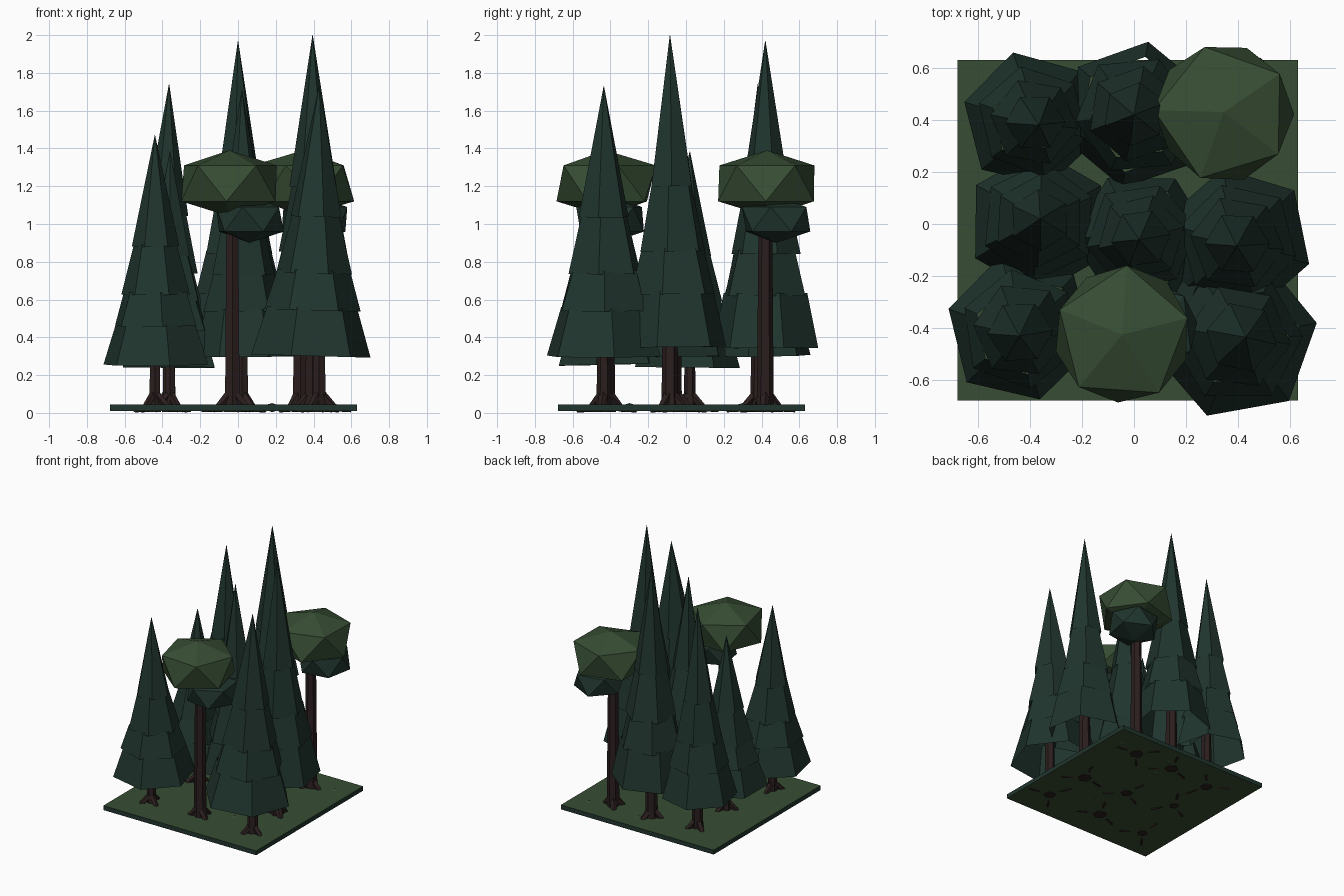
import bpy, bmesh, math, random
from mathutils import Matrix, Vector

random.seed(4)
if "Cube" in bpy.data.objects:
    bpy.data.objects.remove(bpy.data.objects["Cube"], do_unlink=True)


def material(name, color):
    m = bpy.data.materials.new(name)
    m.use_nodes = True
    m.diffuse_color = (*color, 1)
    m.node_tree.nodes["Principled BSDF"].inputs["Base Color"].default_value = (*color, 1)
    return m


GREEN = material("moss green", (0.038, 0.075, 0.034))
TEAL = material("dark pine green", (0.0145, 0.035, 0.027))
BROWN = material("dark bark brown", (0.025, 0.0135, 0.0135))


def finish(name, bm, *mats):
    mesh = bpy.data.meshes.new(name)
    bm.to_mesh(mesh)
    bm.free()
    for m in mats:
        mesh.materials.append(m)
    obj = bpy.data.objects.new(name, mesh)
    bpy.context.collection.objects.link(obj)
    return obj


def frustum(bm, start, end, r1, r2, sides=6, turn=0, jitter=0, capped=True):
    """Tapered prism between two points."""
    start, end = Vector(start), Vector(end)
    axis = end - start
    spin = Vector((0, 0, 1)).rotation_difference(axis).to_matrix().to_4x4()
    verts = bmesh.ops.create_cone(bm, cap_ends=capped, segments=sides, radius1=r1,
                                  radius2=max(r2, 0.001), depth=axis.length)["verts"]
    for v in verts:
        v.co.xy *= 1 + random.uniform(-jitter, jitter)
    place = Matrix.Translation((start + end) / 2) @ spin @ Matrix.Rotation(turn, 4, "Z")
    bmesh.ops.transform(bm, matrix=place, verts=verts)


def crown(name, center, radius, half, ring, turn, mat):
    """Flattened twenty-sided leaf clump with near-upright sides."""
    bm = bmesh.new()
    bmesh.ops.create_icosphere(bm, subdivisions=1, radius=1)
    for v in bm.verts:
        z = half if abs(v.co.z) > 0.9 else ring
        v.co.z = math.copysign(z, v.co.z)
        v.co.xy *= radius / 0.894 * random.uniform(0.97, 1.03)
    bmesh.ops.transform(bm, verts=bm.verts, matrix=Matrix.Translation(center)
                        @ Matrix.Rotation(turn, 4, "Z"))
    finish(name, bm, mat)


def trunk(label, x, y, top, radius):
    bm = bmesh.new()
    frustum(bm, (x, y, 0.004), (x, y, 0.1), radius * 1.2, radius * 1.05)
    frustum(bm, (x, y, 0.1), (x, y, top), radius * 1.05, radius * 0.85)
    finish(label + "_trunk", bm, BROWN)
    # Roots slope down, then run through the slab and show underneath
    bm = bmesh.new()
    first = random.uniform(0, 2)
    for i in range(3):
        a = first + i * math.tau / 3 + random.uniform(-0.3, 0.3)
        d = Vector((math.cos(a), math.sin(a), 0))
        inner, knee, tip = [Vector((x, y, z)) + d * r
                            for r, z in ((0.01, 0.1), (0.085, 0.024), (0.17, 0.013))]
        frustum(bm, inner, knee, radius * 0.7, 0.018, 5)
        frustum(bm, knee, tip, 0.018, 0.011, 5)
    finish(label + "_roots", bm, BROWN)


# Ground slab: moss top and underside, darker sides
bm = bmesh.new()
bmesh.ops.create_cube(bm, size=1, matrix=Matrix.Translation((-0.024, -0.024, 0.027))
                      @ Matrix.Diagonal((1.308, 1.308, 0.034, 1)))
bm.normal_update()
for f in bm.faces:
    f.material_index = 0 if abs(f.normal.z) > 0.5 else 1
finish("ground_slab", bm, GREEN, TEAL)

# Pines: label, tip and trunk x y, skirt centre x y, height, skirt radius, skirt turn
PINES = [
    ("front_right_pine", -0.44, -0.43, -0.435, -0.4, 1.47, 0.29, 75),
    ("middle_right_pine", -0.36, 0.02, -0.365, 0.01, 1.385, 0.28, 60),
    ("back_right_pine", -0.365, 0.38, -0.395, 0.4, 1.74, 0.265, 75),
    ("back_pine", 0.0, 0.42, 0.005, 0.42, 1.97, 0.29, 50),
    ("middle_pine", 0.02, -0.06, 0.03, -0.05, 1.71, 0.265, 30),
    ("middle_left_pine", 0.395, -0.085, 0.4, -0.065, 2.0, 0.285, 72),
    ("front_left_pine", 0.43, -0.435, 0.39, -0.435, 1.73, 0.32, 40),
]
# Tiers as fractions: bottom height, top height, bottom radius, top radius
TIERS = [(0.174, 0.322, 1.0, 0.76), (0.314, 0.437, 0.81, 0.6),
         (0.427, 0.61, 0.64, 0.39), (0.6, 1.0, 0.43, 0.0)]

for label, x, y, sx, sy, h, r, turn in PINES:
    trunk(label, x, y, h * 0.4, h * 0.021)
    bm = bmesh.new()
    angle = math.radians(turn)
    skirt, tip = Vector((sx, sy, h * TIERS[0][0])), Vector((x, y, h))
    for z0, z1, r0, r1 in TIERS:
        low, high = [skirt.lerp(tip, (z - TIERS[0][0]) / (1 - TIERS[0][0])) for z in (z0, z1)]
        frustum(bm, low, high, r * r0, r * r1, 6, angle, 0.025, capped=False)
        angle += random.uniform(-0.25, 0.25)
    finish(label + "_needles", bm, TEAL)

# Flat-topped trees: trunk, main crown, smaller lower clump
for label, x, y, cx, cy, lx, ly, turn in [
    ("front_flat_tree", -0.03, -0.42, -0.045, -0.425, 0.06, -0.4, 0.25),
    ("back_flat_tree", 0.33, 0.42, 0.345, 0.43, 0.405, 0.475, 0.6),
]:
    trunk(label, x, y, 1.08, 0.042)
    crown(label + "_crown", (cx, cy, 1.215), 0.265, 0.175, 0.095, turn, GREEN)
    crown(label + "_lower_clump", (lx, ly, 1.025), 0.18, 0.125, 0.065, turn + 0.5, TEAL)

# Small moss lumps half sunk in the slab
for i, (x, y) in enumerate([(0.5, 0.47), (0.04, 0.3), (0.07, 0.48), (0.18, -0.3)]):
    crown(f"moss_lump_{i + 1}", (x, y, 0.028), 0.03, 0.024, 0.015, i, GREEN)
